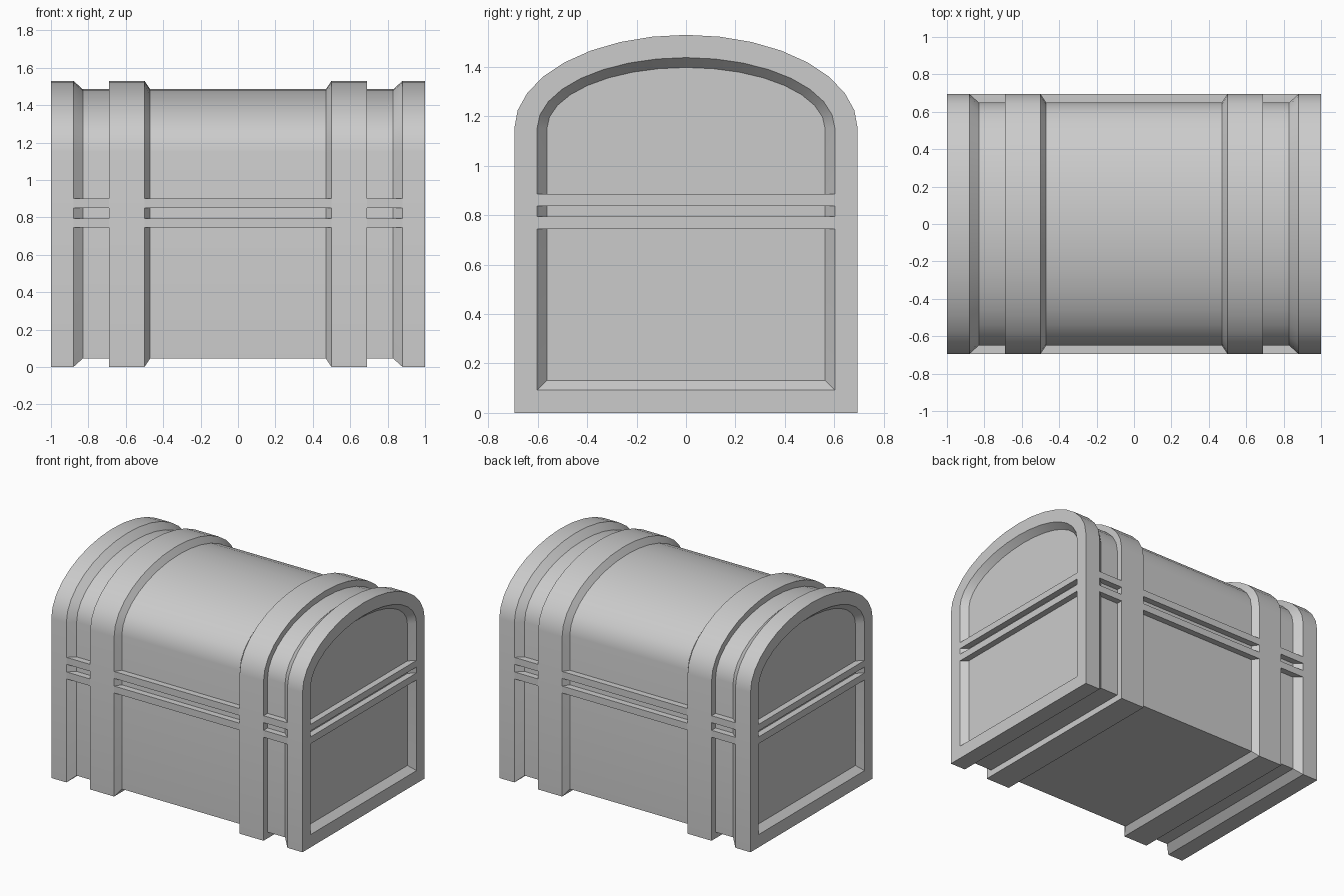
import bpy, bmesh
from math import sin, cos, pi

if "Cube" in bpy.data.objects:
    bpy.data.objects.remove(bpy.data.objects["Cube"])

W, SPRING, RISE, SEG = 0.695, 1.15, 0.38, 16


def section(x, d):
    """Arched chest outline at x, shrunk inward by d."""
    pts = [(x, -(W - d), d), (x, W - d, d)]
    for i in range(SEG + 1):
        a = pi * i / SEG
        pts.append((x, (W - d) * cos(a), SPRING + (RISE - d) * sin(a)))
    return pts


def finish(bm, name):
    bmesh.ops.recalc_face_normals(bm, faces=bm.faces)
    me = bpy.data.meshes.new(name)
    bm.to_mesh(me)
    bm.free()
    ob = bpy.data.objects.new(name, me)
    bpy.context.collection.objects.link(ob)
    return ob


def box(name, x0, x1, y0, y1, z0, z1):
    bm = bmesh.new()
    bmesh.ops.create_cube(bm, size=1)
    for v in bm.verts:
        v.co.x = (x0 + x1) / 2 + v.co.x * (x1 - x0)
        v.co.y = (y0 + y1) / 2 + v.co.y * (y1 - y0)
        v.co.z = (z0 + z1) / 2 + v.co.z * (z1 - z0)
    return finish(bm, name)


# Chest shell: recessed end panel, end frame, bevel, body, strap, body (x, inset)
half = [(0.955, 0.132), (1.0, 0.092), (1.0, 0.0), (0.88, 0.0), (0.83, 0.045),
        (0.69, 0.045), (0.69, 0.0), (0.50, 0.0), (0.47, 0.045)]
stations = half + [(-x, d) for x, d in reversed(half)]
bm = bmesh.new()
rings = [[bm.verts.new(p) for p in section(x, d)] for x, d in stations]
for a, b in zip(rings, rings[1:]):
    n = len(a)
    for i in range(n):
        j = (i + 1) % n
        bm.faces.new((a[i], a[j], b[j], b[i]))
bm.faces.new(rings[0])
bm.faces.new(rings[-1])
shell = finish(bm, "chest_shell")
bpy.context.view_layer.objects.active = shell
shell.select_set(True)
bpy.ops.object.shade_smooth_by_angle(angle=pi / 6)

# Rim rails between the straps, front and back
for part, z0, z1 in (("base_rim", 0.745, 0.795), ("lid_rim", 0.85, 0.90)):
    for s in (-1, 1):
        y0, y1 = sorted((s * 0.64, s * W))
        for x0, x1 in ((-0.88, -0.69), (-0.50, 0.50), (0.69, 0.88)):
            box(part + "_long", x0, x1, y0, y1, z0, z1)

# Rim rails across the end panels
for part, z0, z1 in (("base_rim", 0.745, 0.795), ("lid_rim", 0.838, 0.885)):
    for s in (-1, 1):
        x0, x1 = sorted((s * 0.94, s * 1.0))
        box(part + "_end", x0, x1, -0.604, 0.604, z0, z1)
